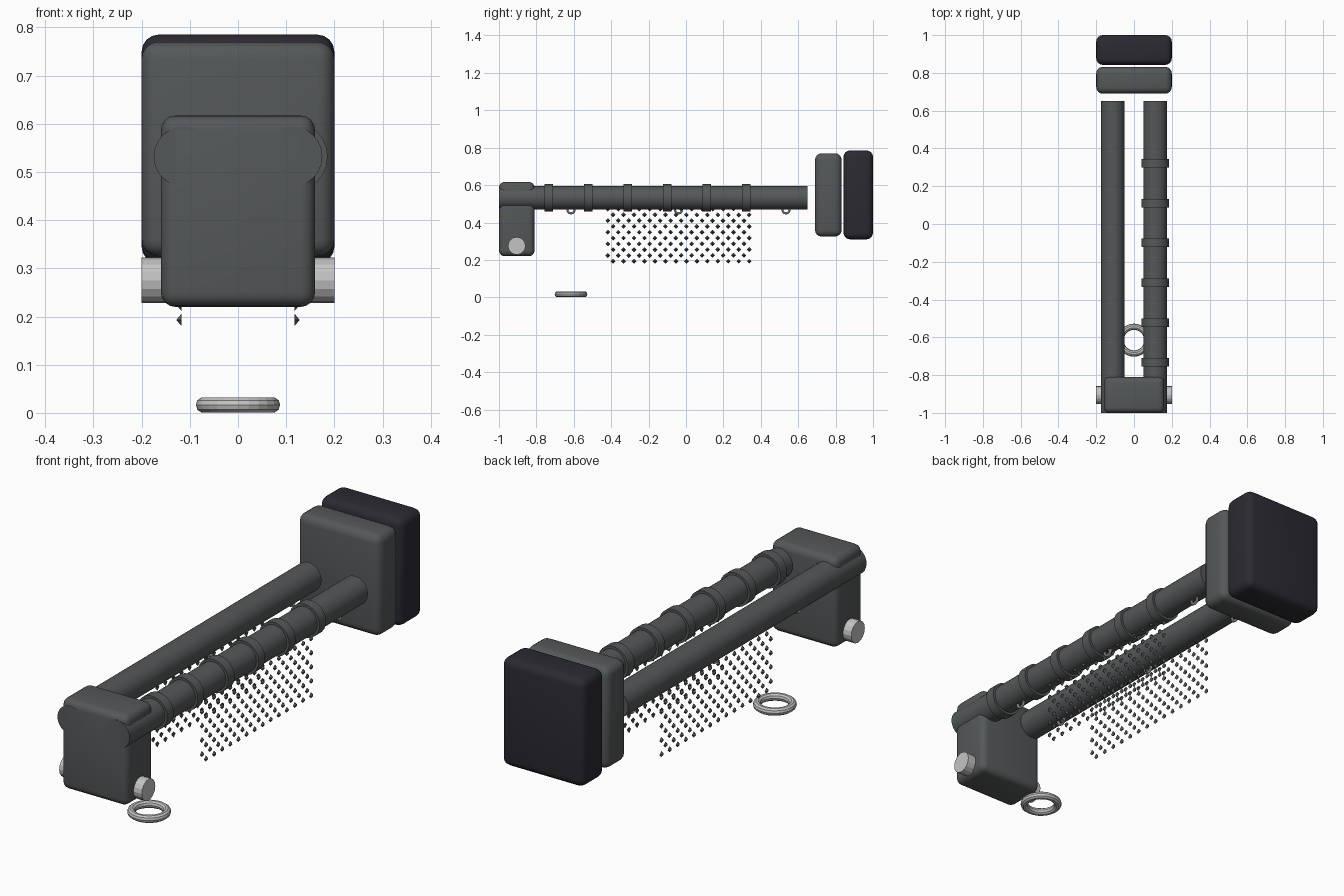
import bpy, bmesh, math
from mathutils import Matrix, Vector

if "Cube" in bpy.data.objects:
    bpy.data.objects.remove(bpy.data.objects["Cube"])


def material(name, rgb):
    m = bpy.data.materials.new(name)
    m.diffuse_color = (*rgb, 1)
    m.use_nodes = True
    m.node_tree.nodes["Principled BSDF"].inputs["Base Color"].default_value = m.diffuse_color
    return m


GREY = material("gunmetal grey", (0.09, 0.098, 0.101))
DARK = material("dark rubber", (0.024, 0.023, 0.032))
SILVER = material("silver", (0.55, 0.55, 0.55))


def finish(name, bm, mat, smooth=None):
    me = bpy.data.meshes.new(name)
    bmesh.ops.recalc_face_normals(bm, faces=bm.faces)
    bm.to_mesh(me)
    bm.free()
    me.materials.append(mat)
    ob = bpy.data.objects.new(name, me)
    bpy.context.collection.objects.link(ob)
    if smooth:
        bpy.context.view_layer.objects.active = ob
        ob.select_set(True)
        bpy.ops.object.shade_smooth_by_angle(angle=math.radians(smooth))
        ob.select_set(False)
    return ob


def block(name, lo, hi, bevel, mat):
    lo, hi = Vector(lo), Vector(hi)
    bm = bmesh.new()
    bmesh.ops.create_cube(bm, size=1, matrix=Matrix.Translation((lo + hi) / 2)
                          @ Matrix.Diagonal((*(hi - lo), 1)))
    bmesh.ops.bevel(bm, geom=bm.edges[:], offset=bevel, segments=4,
                    profile=0.5, affect='EDGES')
    return finish(name, bm, mat, 35)


def rod(name, centre, radius, length, axis, sides, mat):
    turn = Matrix.Rotation(math.pi / 2, 4, 'Y' if axis == 'X' else 'X')
    bm = bmesh.new()
    bmesh.ops.create_cone(bm, cap_ends=True, segments=sides, radius1=radius,
                          radius2=radius, depth=length,
                          matrix=Matrix.Translation(centre) @ turn)
    return finish(name, bm, mat, 20)


def ring(name, centre, major, minor, rot, n, k, mat):
    bm = bmesh.new()
    place = Matrix.Translation(centre) @ rot
    v = []
    for i in range(n):
        a = math.tau * i / n
        for j in range(k):
            b = math.tau * j / k
            r = major + minor * math.cos(b)
            v.append(bm.verts.new(place @ Vector(
                (r * math.cos(a), r * math.sin(a), minor * math.sin(b)))))
    for i in range(n):
        for j in range(k):
            i2, j2 = (i + 1) % n, (j + 1) % k
            bm.faces.new((v[i * k + j], v[i2 * k + j],
                          v[i2 * k + j2], v[i * k + j2]))
    return finish(name, bm, mat)


# End blocks
block("front_block", (-0.16, -1, 0.22), (0.16, -0.81, 0.617), 0.03, GREY)
block("rear_plate", (-0.2, 0.69, 0.325), (0.2, 0.832, 0.77), 0.035, GREY)
block("rear_pad", (-0.2, 0.842, 0.31), (0.2, 1.0, 0.785), 0.035, DARK)

# Twin tubes with small eyelets underneath
flat = Matrix.Identity(4)
upright = Matrix.Rotation(math.pi / 2, 4, 'Y')
for side, sx in (("left", -1), ("right", 1)):
    x = sx * 0.1125
    rod(side + "_tube", (x, -0.175, 0.532), 0.0625, 1.65, 'Y', 24, GREY)
    for i in range(3):
        ring(f"{side}_eyelet_{i + 1}", (x, -0.615 + 0.575 * i, 0.468),
             0.019, 0.006, upright, 14, 8, SILVER)

# Raised bands around the right tube
for i in range(6):
    rod(f"band_{i + 1}", (0.1125, -0.733 + 0.211 * i, 0.532), 0.0735, 0.045,
        'Y', 24, GREY)

# Cross pin and hanging ring
rod("cross_pin", (0, -0.905, 0.275), 0.047, 0.4, 'X', 16, SILVER)
ring("loose_ring", (0, -0.615, 0.0165), 0.071, 0.0165, flat, 24, 10, SILVER)

# Staggered studs hanging in two vertical sheets
for side, sx in (("left", -1), ("right", 1)):
    bm = bmesh.new()
    for row in range(10):
        z = 0.193 + 0.031 * row
        for col in range(14):
            y = -0.418 + 0.056 * col + (0.028 if row % 2 == 0 else 0)
            base = [bm.verts.new((sx * 0.117, y + dy, z + dz)) for dy, dz in
                    ((0.013, 0), (0, 0.013), (-0.013, 0), (0, -0.013))]
            tip = bm.verts.new((sx * 0.128, y, z))
            bm.faces.new(base)
            for i in range(4):
                bm.faces.new((base[i], base[(i + 1) % 4], tip))
    finish(side + "_stud_sheet", bm, GREY)
